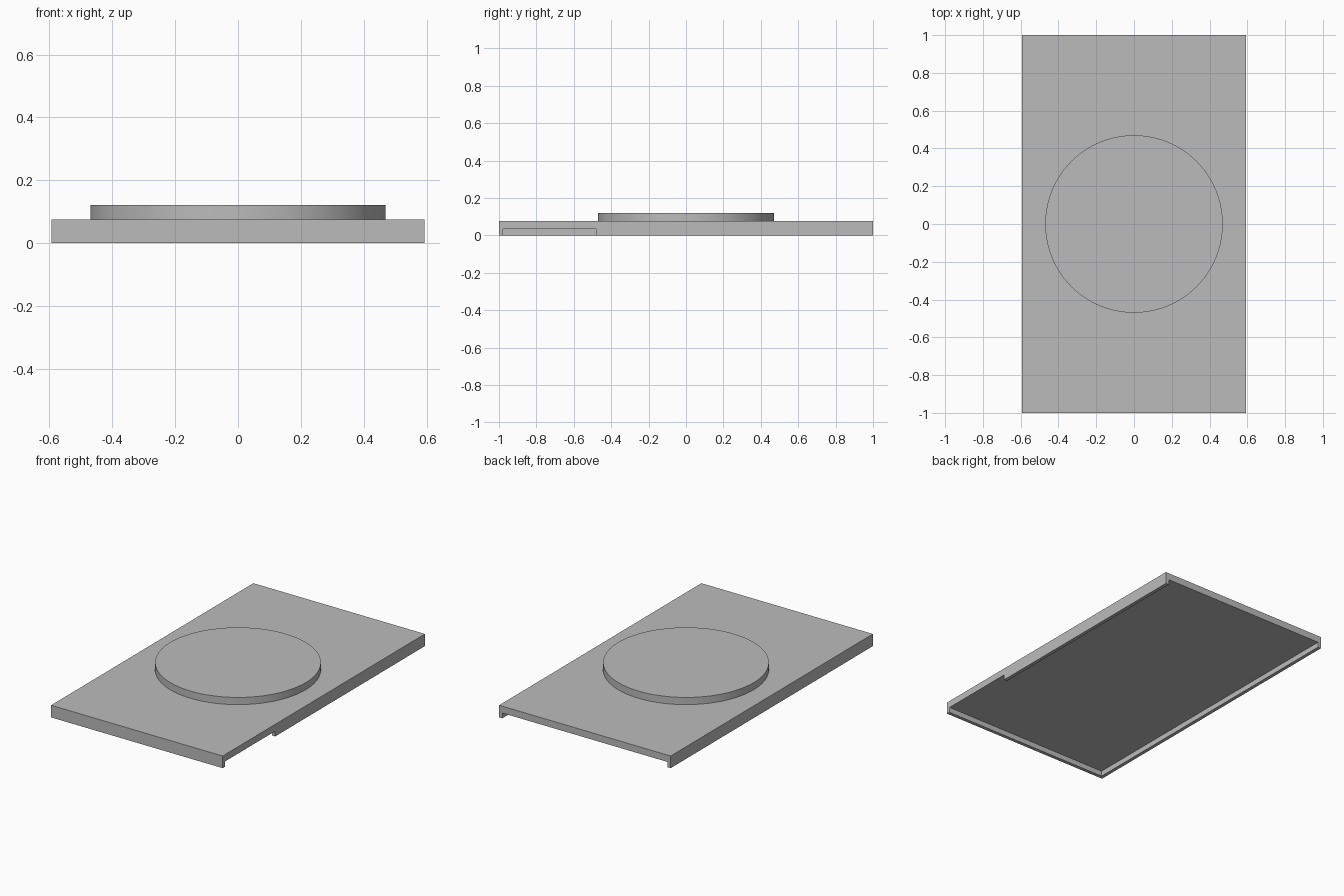
import bpy
import math

if "Cube" in bpy.data.objects:
    bpy.data.objects.remove(bpy.data.objects["Cube"], do_unlink=True)

HALF_X, HALF_Y = 0.594, 1.0
WALL = 0.022           # lip thickness
UNDER = 0.033          # underside of the slab
SLAB_TOP, DISC_TOP = 0.076, 0.121

grey = bpy.data.materials.new("plain grey")
grey.use_nodes = True
grey.diffuse_color = (0.5, 0.5, 0.5, 1)
grey.node_tree.nodes["Principled BSDF"].inputs["Base Color"].default_value = (0.5, 0.5, 0.5, 1)


def box(name, x, y, z):
    """Box spanning the given (low, high) ranges."""
    spans = (x, y, z)
    bpy.ops.mesh.primitive_cube_add(size=1, location=[(a + b) / 2 for a, b in spans])
    obj = bpy.context.object
    obj.name = name
    obj.scale = [b - a for a, b in spans]
    bpy.ops.object.transform_apply(location=False, rotation=False, scale=True)
    obj.data.materials.append(grey)
    return obj


# Flat slab
box("base_slab", (-HALF_X, HALF_X), (-HALF_Y, HALF_Y), (UNDER, SLAB_TOP))

# Lips under the slab: front and both sides, open at the back,
# with a gap in the left lip near the front
lip_z = (0, UNDER)
inner_y = -HALF_Y + WALL
box("front_lip", (-HALF_X, HALF_X), (-HALF_Y, inner_y), lip_z)
box("right_lip", (-HALF_X, -HALF_X + WALL), (inner_y, HALF_Y), lip_z)
box("left_lip", (HALF_X - WALL, HALF_X), (-0.48, HALF_Y), lip_z)

# Raised round platform
bpy.ops.mesh.primitive_cylinder_add(vertices=96, radius=0.47, depth=DISC_TOP - SLAB_TOP,
                                    location=(0, 0, (DISC_TOP + SLAB_TOP) / 2))
disc = bpy.context.object
disc.name = "round_platform"
disc.data.materials.append(grey)
bpy.ops.object.shade_smooth_by_angle(angle=math.radians(30))
